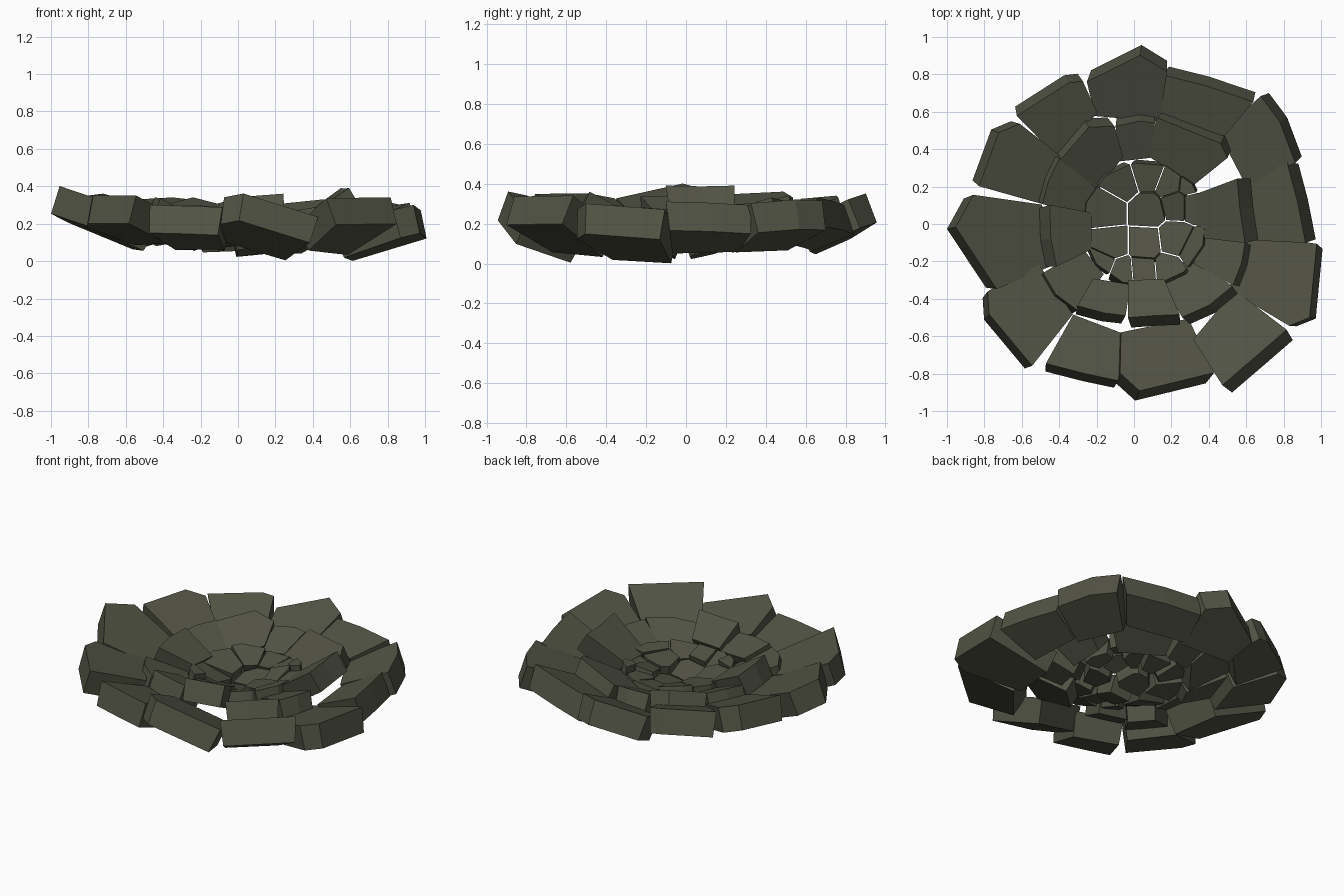
import bpy, bmesh, math, random
from mathutils import Vector

if "Cube" in bpy.data.objects:
    bpy.data.objects.remove(bpy.data.objects["Cube"])

random.seed(4)
rock = bpy.data.materials.new("olive_grey_rock")
rock.diffuse_color = (0.083, 0.087, 0.058, 1)
rock.use_nodes = True
rock.node_tree.nodes["Principled BSDF"].inputs["Base Color"].default_value = rock.diffuse_color


def slab(name, pts, heading, z, tilt, thick, grow=1.015, taper=0.96):
    """Prism with a top face tilted towards the crater centre; z is its outer edge height."""
    d = Vector((math.cos(heading), math.sin(heading), 0))
    slope = math.tan(math.radians(tilt))
    reach = max(Vector((x, y, 0)).dot(d) for x, y in pts)
    top = [Vector((x, y, z - slope * (reach - Vector((x, y, 0)).dot(d)))) for x, y in pts]
    normal = Vector((-slope * d.x, -slope * d.y, 1)).normalized()
    mid = sum(top, Vector()) / len(top)
    bm = bmesh.new()
    a = [bm.verts.new(mid + (p - mid) * grow) for p in top]
    b = [bm.verts.new(mid + (p - mid) * taper - normal * thick) for p in top]
    bm.faces.new(a)
    bm.faces.new(b[::-1])
    n = len(a)
    for i in range(n):
        bm.faces.new((a[i], b[i], b[(i + 1) % n], a[(i + 1) % n]))
    bmesh.ops.recalc_face_normals(bm, faces=bm.faces)
    me = bpy.data.meshes.new(name)
    bm.to_mesh(me)
    bm.free()
    me.materials.append(rock)
    bpy.context.collection.objects.link(bpy.data.objects.new(name, me))


def polar(deg, r):
    return (r * math.cos(math.radians(deg)), r * math.sin(math.radians(deg)))


def ring(name, rows, thick, widen, twist={}):
    for i, (a0, r0, am, rm, a1, r1, i0, i1, z, tilt) in enumerate(rows):
        w = widen
        pts = [polar(a0 - 1.6 * w, i0 - .015), polar(a0 - .7 * w, r0), polar(am, rm),
               polar(a1 + .7 * w, r1), polar(a1 + 1.6 * w, i1 - .015)]
        heading = twist.get(i + 1, (a0 + a1) / 2)
        slab(f"{name}_{i + 1}", pts, math.radians(heading), z, tilt, thick)


# each row: three outer corners (angle, radius), two inner radii, rim height, tilt
ring("outer_slab", [
    (79, .83, 88, .90, 107, .80, .58, .63, .35, 25),
    (47, .91, 63, .83, 78, .81, .69, .61, .33, 22),
    (22, .92, 35, .95, 44, .96, .65, .68, .32, 20),
    (-5, .92, 8, .88, 20.5, .88, .66, .68, .31, 24),
    (-32, .99, -28, 1.06, -7.5, .98, .64, .58, .30, 17),
    (-60, .98, -48, .96, -36, .99, .71, .66, .34, 27),
    (-94, .80, -88, .89, -63, .90, .60, .60, .36, 26),
    (-121, .88, -108, .84, -97, .84, .60, .61, .30, 18),
    (-154, .86, -148, .91, -127, .93, .57, .60, .35, 18),
    (171, .87, 181, .95, 204, .81, .52, .50, .40, 23),
    (140, .81, 146, .87, 165, .85, .55, .49, .36, 20),
    (111, .81, 115, .83, 136, .85, .64, .57, .34, 20),
], 0.155, 1.6, {1: 80, 7: -115, 12: 115})
ring("middle_slab", [
    (80, .55, 87, .55, 99, .53, .38, .36, .29, 24),
    (37, .61, 43, .63, 76, .58, .40, .39, .33, 26),
    (-8, .60, 8, .57, 22, .60, .36, .38, .39, 35),
    (-30, .62, -20, .61, -11, .60, .40, .38, .28, 20),
    (-61, .56, -47, .59, -34, .62, .36, .36, .29, 26),
    (-92, .50, -78, .50, -65, .54, .32, .35, .36, 26),
    (-123, .53, -108, .50, -97, .49, .38, .34, .30, 22),
    (-150, .55, -138, .56, -125, .55, .32, .33, .28, 20),
    (169, .46, 190, .45, 207, .47, .25, .28, .34, 27),
    (140, .53, 153, .51, 166, .50, .27, .27, .30, 24),
    (103, .53, 115, .57, 137, .52, .38, .28, .34, 28),
], 0.135, 2.2)


# centre rubble: cells nearest to each seed point, cut out of a rough disc
def cell(i, seeds, poly):
    c = Vector(seeds[i])
    for j, s in enumerate(seeds):
        if j == i:
            continue
        s = Vector(s)
        m, n = (c + s) / 2, (s - c)
        out = []
        for k, p in enumerate(poly):
            q = poly[(k + 1) % len(poly)]
            dp, dq = (p - m).dot(n), (q - m).dot(n)
            if dp <= 0:
                out.append(p)
            if dp * dq < 0:
                out.append(p.lerp(q, dp / (dp - dq)))
        poly = out
    return poly


disc = [Vector(polar(k * 30 + 10, .335)) + Vector((.055, 0)) for k in range(12)]
seeds = [(.07, .08), (.07, .26), (-.06, .22), (-.14, .08), (.20, .21), (.23, .12), (.31, .12),
         (-.12, -.11), (.06, -.11), (.22, -.09), (-.07, -.26), (.05, -.25), (.18, -.24),
         (.32, -.14), (-.17, -.22), (.29, .20)]
for i, s in enumerate(seeds):
    heading = math.atan2(s[1], s[0] - .05) + random.uniform(-.4, .4)
    r = math.hypot(s[0] - .05, s[1])
    pts = [(p.x, p.y) for p in cell(i, seeds, disc)]
    slab(f"centre_rubble_{i + 1}", pts, heading, .17 + .25 * r + random.uniform(-.015, .025),
         random.uniform(8, 22), 0.11, 0.96, 0.85)
